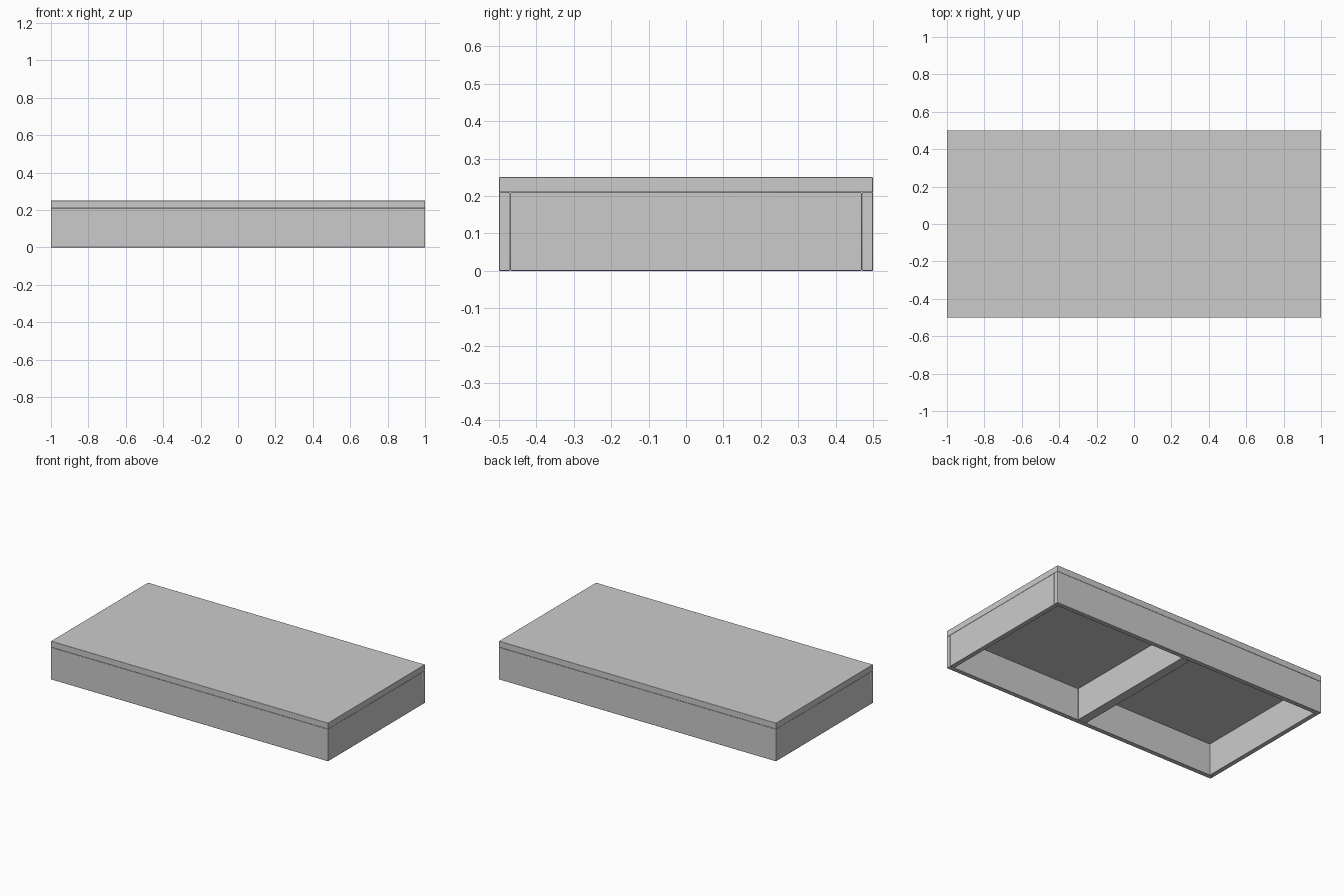
import bpy

if "Cube" in bpy.data.objects:
    bpy.data.objects.remove(bpy.data.objects["Cube"])

LENGTH, WIDTH, HEIGHT = 2.0, 1.0, 0.25
DECK = 0.04       # deck board thickness
RAIL = 0.03       # frame board thickness
JOIST = 0.06      # centre joist thickness
FRAME_H = HEIGHT - DECK


def board(name, size, location):
    """Box with finely eased edges."""
    bpy.ops.mesh.primitive_cube_add(size=1, location=location)
    ob = bpy.context.object
    ob.name = name
    ob.scale = size
    bpy.ops.object.transform_apply(location=False, rotation=False, scale=True)
    bevel = ob.modifiers.new("eased_edges", 'BEVEL')
    bevel.width = 0.002
    bevel.segments = 2
    bpy.ops.object.shade_smooth_by_angle()
    return ob


# Deck board on top
board("deck_top", (LENGTH, WIDTH, DECK), (0, 0, HEIGHT - DECK / 2))

# Long rails run the full length
for side, name in ((-1, "front_rail"), (1, "back_rail")):
    board(name, (LENGTH, RAIL, FRAME_H),
          (0, side * (WIDTH - RAIL) / 2, FRAME_H / 2))

# End rails and centre joist fit between the long rails
inner = WIDTH - 2 * RAIL
for side, name in ((-1, "left_end_rail"), (1, "right_end_rail")):
    board(name, (RAIL, inner, FRAME_H),
          (side * (LENGTH - RAIL) / 2, 0, FRAME_H / 2))
board("centre_joist", (JOIST, inner, FRAME_H), (0, 0, FRAME_H / 2))
